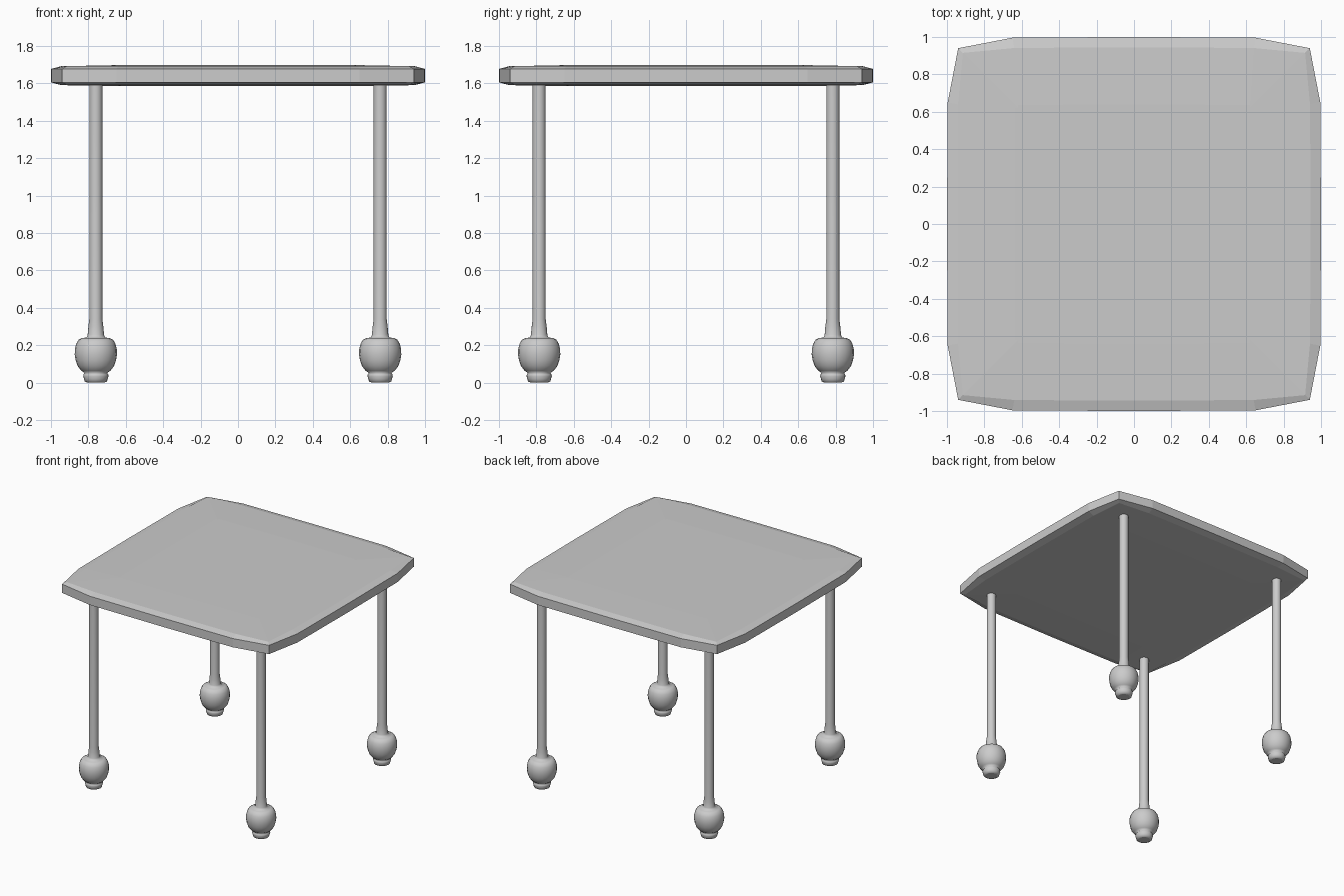
import bpy, bmesh
from math import cos, sin, tau

if "Cube" in bpy.data.objects:
    bpy.data.objects.remove(bpy.data.objects["Cube"])


def loft(name, rings, smooth=False):
    """Skin a stack of equal-sized rings and cap both ends."""
    bm = bmesh.new()
    loops = [[bm.verts.new(p) for p in ring] for ring in rings]
    n = len(loops[0])
    for a, b in zip(loops, loops[1:]):
        for i in range(n):
            j = (i + 1) % n
            bm.faces.new((a[i], a[j], b[j], b[i]))
    bm.faces.new(loops[0][::-1])
    bm.faces.new(loops[-1])
    bmesh.ops.recalc_face_normals(bm, faces=bm.faces)
    for f in bm.faces:
        f.smooth = smooth and len(f.verts) == 4
    mesh = bpy.data.meshes.new(name)
    bm.to_mesh(mesh)
    bm.free()
    obj = bpy.data.objects.new(name, mesh)
    bpy.context.collection.objects.link(obj)
    return obj


# Tabletop: softly bowed square slab with a chamfered rim
def outline(side, shoulder, corner, z):
    quarter = [(side, 0), (side - 0.004, shoulder), (corner, corner), (shoulder, side - 0.004)]
    pts = []
    for _ in range(4):
        pts += [(x, y, z) for x, y in quarter]
        quarter = [(-y, x) for x, y in quarter]
    return pts


loft("tabletop", [
    outline(0.64, 0.62, 0.62, 1.585),
    outline(0.945, 0.64, 0.915, 1.591),
    outline(1.0, 0.65, 0.94, 1.606),
    outline(1.0, 0.65, 0.94, 1.678),
    outline(0.945, 0.64, 0.915, 1.692),
    outline(0.64, 0.62, 0.62, 1.698),
])

# Legs: slim round posts with turned ball feet, as (radius, height)
PROFILE = [(0.045, 0.0), (0.06, 0.007), (0.063, 0.02), (0.068, 0.034), (0.066, 0.044),
           (0.06, 0.052), (0.078, 0.064), (0.098, 0.09), (0.108, 0.12), (0.113, 0.15),
           (0.112, 0.18), (0.105, 0.208), (0.092, 0.23), (0.075, 0.238), (0.05, 0.242),
           (0.044, 0.255), (0.04, 0.30), (0.035, 0.34), (0.035, 1.60)]
SIDES = 20

for y, depth in ((-0.785, "front"), (0.785, "back")):
    for x, side in ((-0.76, "left"), (0.76, "right")):
        leg = loft(f"{depth}_{side}_leg", [
            [(r * cos(tau * i / SIDES), r * sin(tau * i / SIDES), z) for i in range(SIDES)]
            for r, z in PROFILE], smooth=True)
        leg.location = (x, y, 0)
